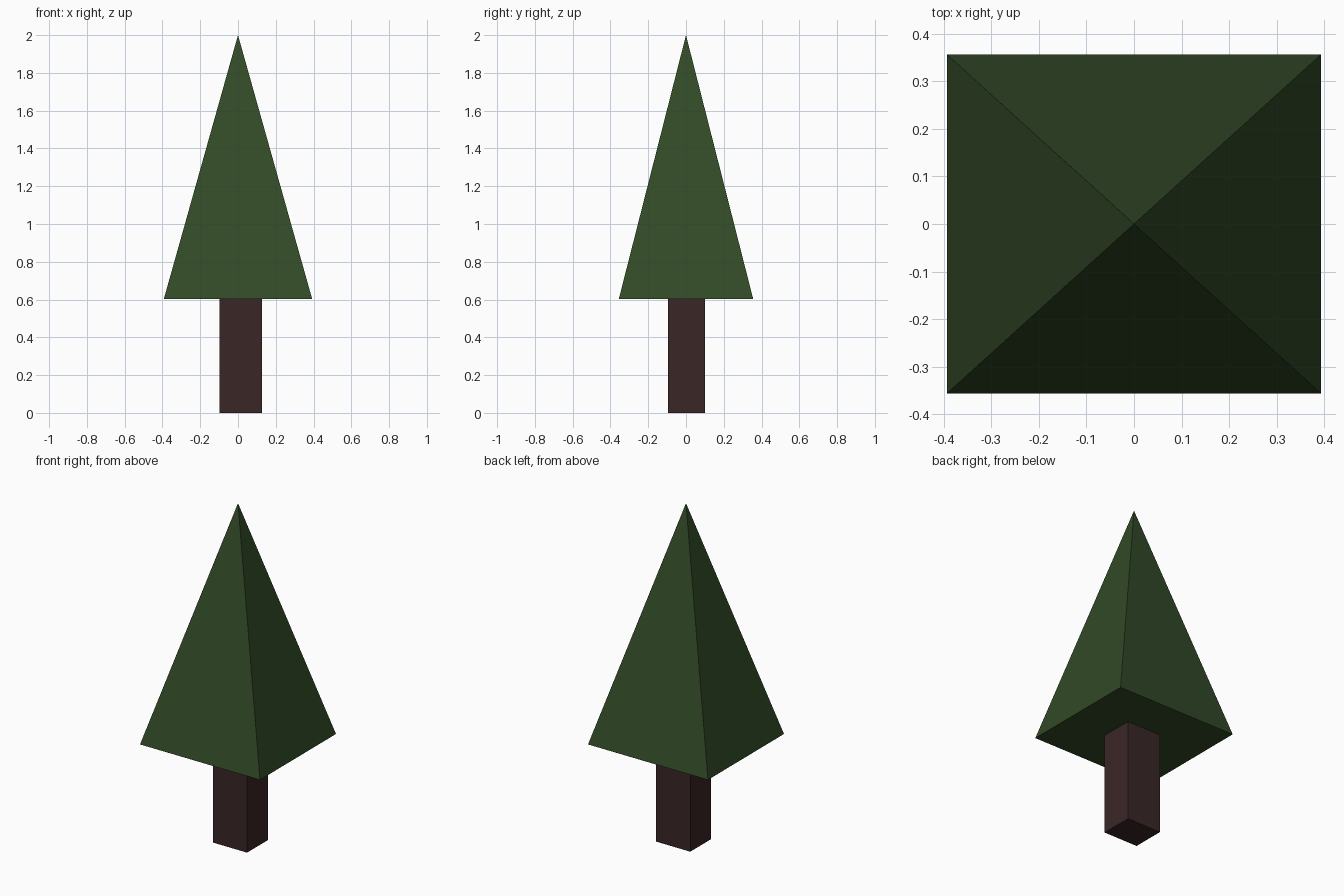
import bpy, bmesh

if "Cube" in bpy.data.objects:
    bpy.data.objects.remove(bpy.data.objects["Cube"])


def material(name, rgb):
    m = bpy.data.materials.new(name)
    m.diffuse_color = (*rgb, 1.0)
    m.use_nodes = True
    m.node_tree.nodes["Principled BSDF"].inputs["Base Color"].default_value = m.diffuse_color
    return m


def prism(name, x0, x1, y0, y1, z0, z1, mat, apex=None):
    """Box, or a pyramid when an apex (x, y) is given."""
    bm = bmesh.new()
    corners = [(x0, y0), (x1, y0), (x1, y1), (x0, y1)]
    low = [bm.verts.new((x, y, z0)) for x, y in corners]
    bm.faces.new(low[::-1])
    if apex:
        tip = bm.verts.new((*apex, z1))
        for i in range(4):
            bm.faces.new((low[i], low[(i + 1) % 4], tip))
    else:
        high = [bm.verts.new((x, y, z1)) for x, y in corners]
        bm.faces.new(high)
        for i in range(4):
            j = (i + 1) % 4
            bm.faces.new((low[i], low[j], high[j], high[i]))
    bmesh.ops.recalc_face_normals(bm, faces=bm.faces)
    mesh = bpy.data.meshes.new(name)
    bm.to_mesh(mesh)
    bm.free()
    mesh.materials.append(mat)
    obj = bpy.data.objects.new(name, mesh)
    bpy.context.collection.objects.link(obj)
    return obj


bark = material("dark_brown_bark", (0.042, 0.0194, 0.0194))
needles = material("dark_green_needles", (0.032, 0.067, 0.020))

# Square trunk, slightly off centre
prism("trunk", -0.098, 0.126, -0.095, 0.1, 0.0, 0.602, bark)

# Pyramid foliage with a closed underside
prism("foliage", -0.393, 0.393, -0.356, 0.356, 0.602, 2.0, needles, apex=(0.0, 0.0))
